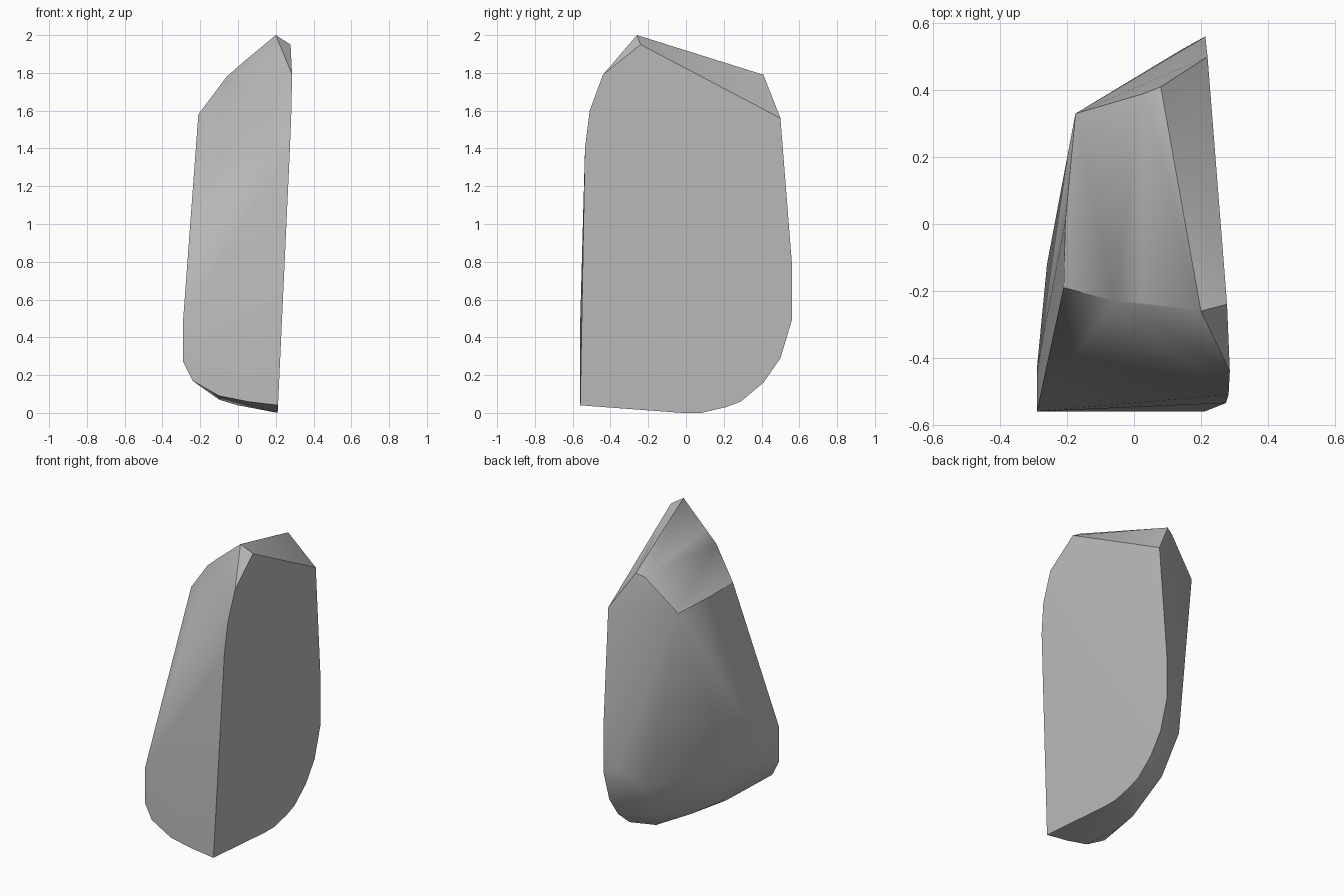
import bpy
import bmesh
import math

# Remove the default object only
default_cube = bpy.data.objects.get("Cube")
if default_cube is not None:
    bpy.data.objects.remove(default_cube, do_unlink=True)


def make_material(name, linear_colour):
    material = bpy.data.materials.new(name)
    material.use_nodes = True
    material.diffuse_color = linear_colour
    shader = material.node_tree.nodes.get("Principled BSDF")
    shader.inputs["Base Color"].default_value = linear_colour
    shader.inputs["Roughness"].default_value = .8
    return material


def cleft_point(y, z):
    """Place a point on the broad, almost flat cleft side of the stone."""
    return (.21 + .045 * z * (.57 - .86 * y), y, z)


def hull_object(name, corner_points, material, sharp_angle):
    """Chisel a convex stone around the given corner points."""
    mesh = bpy.data.meshes.new(name)
    bm = bmesh.new()
    for point in corner_points:
        bm.verts.new(point)
    result = bmesh.ops.convex_hull(bm, input=bm.verts)
    leftovers = set(result["geom_interior"]) | set(result["geom_unused"])
    loose = [v for v in leftovers if isinstance(v, bmesh.types.BMVert)]
    bmesh.ops.delete(bm, geom=loose, context="VERTS")
    bmesh.ops.recalc_face_normals(bm, faces=bm.faces)
    bm.to_mesh(mesh)
    bm.free()
    mesh.materials.append(material)
    stone = bpy.data.objects.new(name, mesh)
    bpy.context.collection.objects.link(stone)
    for other in bpy.context.selected_objects:
        other.select_set(False)
    stone.select_set(True)
    bpy.context.view_layer.objects.active = stone
    bpy.ops.object.shade_smooth_by_angle(angle=math.radians(sharp_angle))
    return stone


# Outline of the broad cleft side, as depth and height
cleft_outline = [
    (-.56, .04), (-.535, 1.4), (-.51, 1.6), (-.44, 1.79), (-.24, 1.95),
    (.5, 1.56), (.56, .8), (.56, .49), (.5, .29), (.41, .16),
    (.29, .06), (.21, .03), (.08, 0), (-.02, 0),
]

# Lower edge of the front face, as width and height
front_edge = [(-.29, .5), (-.29, .27), (-.24, .17), (-.1, .09), (.05, .06)]

# Sloping crown: peak, front rim, outer rim, back rim
crown = [
    (.2, -.26, 2), (.02, -.235, 1.85), (-.06, -.23, 1.78),
    (-.21, -.19, 1.58), (-.205, .01, 1.57), (-.175, .33, 1.56),
    (.03, .39, 1.77), (.08, .41, 1.79),
]

# Rounded outer flank and underside
flank = [
    (-.29, -.43, .4), (-.26, -.12, .4), (0, .42, .39), (.14, .52, .5),
    (0, .26, .16), (-.1, -.13, .095), (-.1, -.28, .07),
    (0, -.05, .04), (.1, .17, .025),
]

corners = [cleft_point(depth, height) for depth, height in cleft_outline]
corners += [(width, -.56, height) for width, height in front_edge]
corners += crown + flank

grey_stone = make_material("grey stone", (.5, .5, .5, 1))
hull_object("standing_rock", corners, grey_stone, sharp_angle=30)
